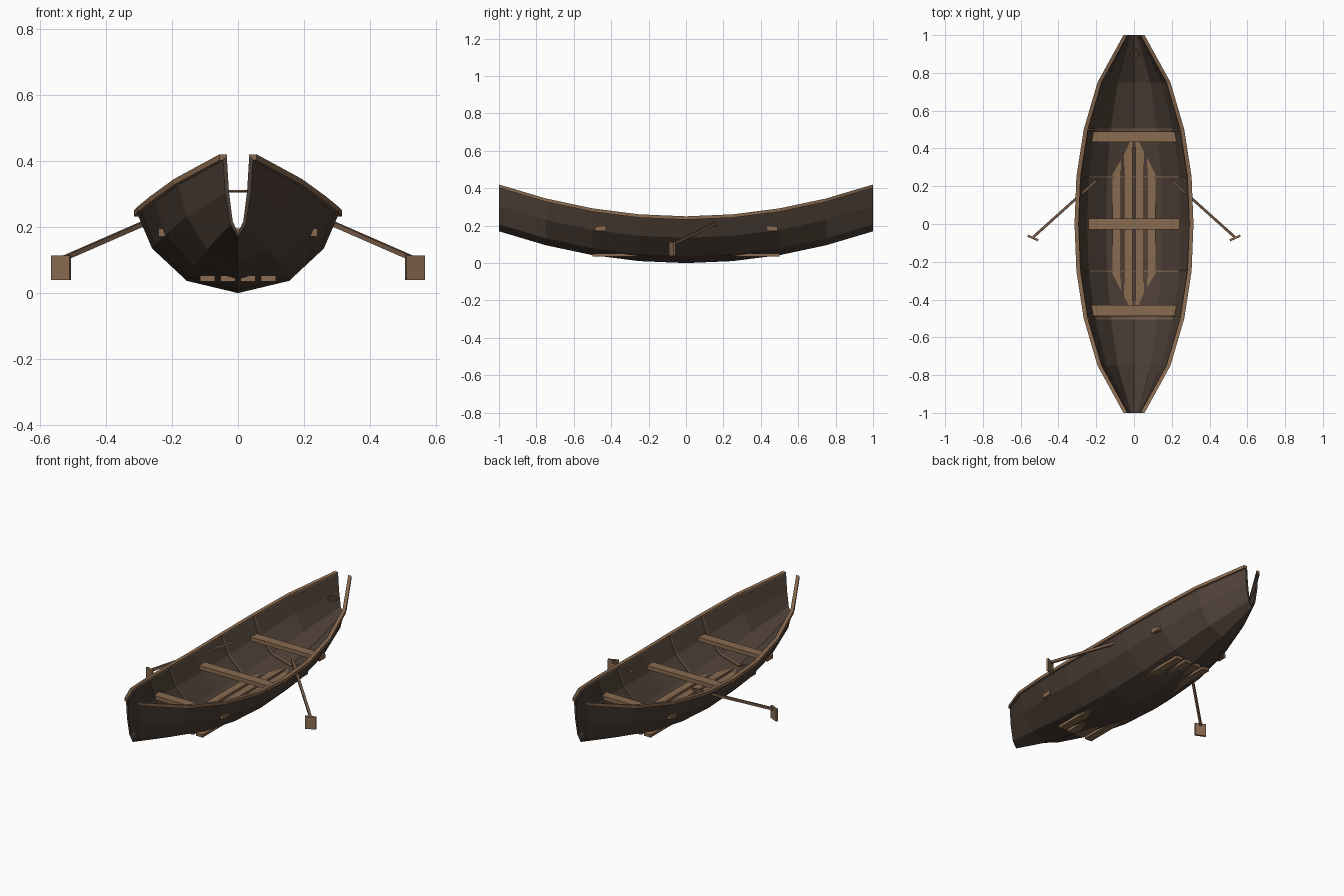
import bpy, bmesh, math
from mathutils import Vector, Matrix

if "Cube" in bpy.data.objects:
    bpy.data.objects.remove(bpy.data.objects["Cube"])


def material(name, rgb):
    m = bpy.data.materials.new(name)
    m.diffuse_color = (*rgb, 1)
    m.use_nodes = True
    m.node_tree.nodes["Principled BSDF"].inputs["Base Color"].default_value = m.diffuse_color
    return m


DARK = material("dark hull wood", (0.075, 0.051, 0.038))
PALE = material("pale trim wood", (0.25, 0.145, 0.080))
MID = material("oar and rib wood", (0.19, 0.11, 0.066))

STATIONS = [-1, -.75, -.5, -.25, 0, .25, .5, .75, 1]
WIDTHS = {0: 1.0, .25: .967, .5: .84, .75: .60, 1: .15}
HALF = [(.305, .24), (.26, .135), (.155, .037), (0, 0)]   # sheer to keel


def finish(name, bm, mat):
    bmesh.ops.recalc_face_normals(bm, faces=bm.faces)
    me = bpy.data.meshes.new(name)
    bm.to_mesh(me)
    bm.free()
    me.materials.append(mat)
    ob = bpy.data.objects.new(name, me)
    bpy.context.collection.objects.link(ob)
    return ob


def width(y):
    a = min(abs(y), 1)
    lo = min(int(a / .25), 3) * .25
    f = (a - lo) / .25
    return WIDTHS[lo] * (1 - f) + WIDTHS[lo + .25] * f


def rise(y):
    return .17 * y * y


def section(y, t):
    """Cross-section at y, inset by wall thickness t, left to right."""
    half = []
    for (x, z), kx, kz in zip(HALF, (1, .95, .6, 0), (0, .35, .85, 1)):
        half.append((max(x * width(y) - kx * t, 0), z + rise(y) + kz * t))
    return [(-x, z) for x, z in half] + half[-2::-1]


def sweep(name, loops, mat):
    """Join closed loops of points and cap the ends."""
    bm = bmesh.new()
    rows = [[bm.verts.new(p) for p in loop] for loop in loops]
    n = len(rows[0])
    for a, b in zip(rows, rows[1:]):
        for j in range(n):
            k = (j + 1) % n
            bm.faces.new((a[j], a[k], b[k], b[j]))
    # a U-shaped shell is capped strip by strip, a plain bar by one quad
    for row in (rows[0], rows[-1]):
        for j in range(n // 2 - 1):
            bm.faces.new((row[j], row[j + 1], row[n - 2 - j], row[n - 1 - j]))
    return finish(name, bm, mat)


def shell(y, outer, inner):
    pts = section(y, outer) + section(y, inner)[::-1]
    return [(x, y, z) for x, z in pts]


def box(name, centre, size, mat, rot=None):
    bm = bmesh.new()
    bmesh.ops.create_cube(bm, size=1)
    m = Matrix.Translation(centre) @ (rot or Matrix()) @ Matrix.Diagonal((*size, 1))
    bmesh.ops.transform(bm, matrix=m, verts=bm.verts)
    return finish(name, bm, mat)


# Hull shell, open at both ends
sweep("hull", [shell(y, 0, .012) for y in STATIONS], DARK)

# Thin ribs against the inside of the hull
for i, y in enumerate((-.5, -.25, .25, .5)):
    sweep(f"rib_{i + 1}", [shell(y + d, .008, .017) for d in (-.005, .005)], MID)

# Gunwales along the sheer
for side, s in (("right", 1), ("left", -1)):
    loops = []
    for y in STATIONS:
        x, z = .305 * width(y), .24 + rise(y)
        loops.append([(s * (x + dx), y, z + dz) for dx, dz in
                      ((-.012, -.008), (.010, -.008), (.010, .010), (-.012, .010))])
    sweep(f"gunwale_{side}", loops, PALE)

# Bench seats
for name, y in (("front_seat", -.458), ("middle_seat", 0), ("back_seat", .462)):
    box(name, (0, y, .183), (.48, .056, .024), PALE)

# Floor slats
for i, x in enumerate((-.092, -.030, .030, .092)):
    box(f"floor_slat_{i + 1}", (x, 0, .044), (.045, 1.0, .017), PALE)

# Oars: square shaft through the side and an upright blade
for side, s in (("right", 1), ("left", -1)):
    a, b = Vector((s * .20, .23, .248)), Vector((s * .532, -.068, .103))
    d = b - a
    box(f"oar_shaft_{side}", (a + b) / 2, (.014, .014, d.length), MID,
        d.to_track_quat('Z', 'Y').to_matrix().to_4x4())
    box(f"oar_blade_{side}", (s * .535, -.074, .076), (.061, .012, .074), PALE,
        Matrix.Rotation(s * math.radians(24), 4, 'Z'))

# Mooring ring lying flat near the stern
bpy.ops.mesh.primitive_torus_add(location=(0, .9, .308), major_radius=.029,
                                 minor_radius=.005, major_segments=12,
                                 minor_segments=6)
ring = bpy.context.object
ring.name = "mooring_ring"
ring.data.materials.append(MID)
